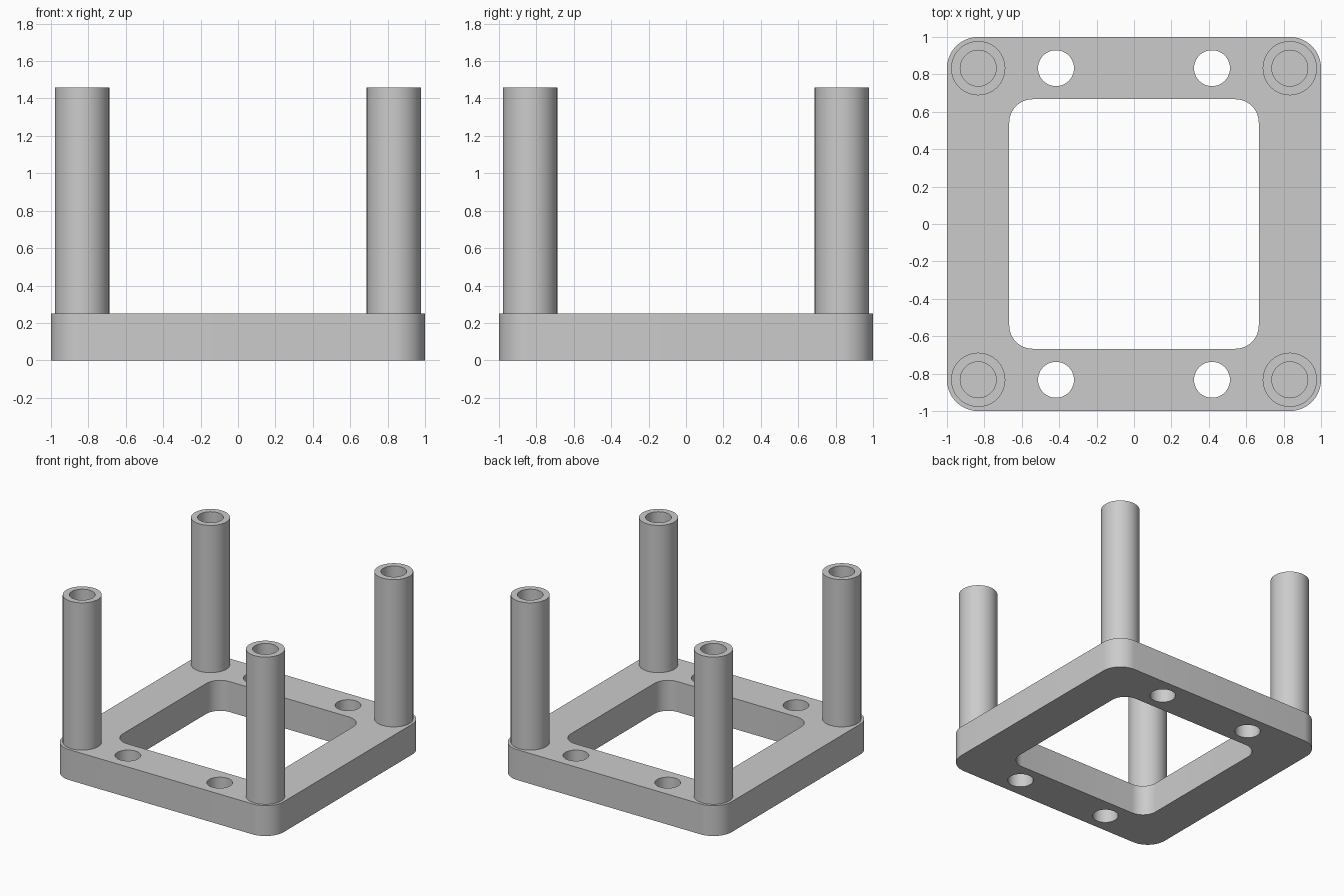
import bpy, bmesh
from math import cos, sin, pi
from mathutils import Vector

cube = bpy.data.objects.get("Cube")
if cube:
    bpy.data.objects.remove(cube, do_unlink=True)

PLATE_TOP, POST_TOP = 0.25, 1.46
CORNER = 0.833             # post centres, also the rows of mounting holes
POST_R, HOLE_R = 0.145, 0.096

grey = bpy.data.materials.new("plain grey")
grey.use_nodes = True
colour = (0.6, 0.6, 0.6, 1)
grey.diffuse_color = colour
grey.node_tree.nodes["Principled BSDF"].inputs["Base Color"].default_value = colour


def finish(bm, name):
    """Turn a bmesh into a smooth shaded object with crisp edges."""
    bmesh.ops.recalc_face_normals(bm, faces=bm.faces)
    mesh = bpy.data.meshes.new(name)
    bm.to_mesh(mesh)
    bm.free()
    mesh.materials.append(grey)
    obj = bpy.data.objects.new(name, mesh)
    bpy.context.collection.objects.link(obj)
    bpy.ops.object.select_all(action='DESELECT')
    obj.select_set(True)
    bpy.context.view_layer.objects.active = obj
    bpy.ops.object.shade_smooth_by_angle(angle=pi / 6)
    return obj


def rounded_square(half, radius, steps=12):
    points = []
    for quarter, (sx, sy) in enumerate([(1, 1), (-1, 1), (-1, -1), (1, -1)]):
        for i in range(steps + 1):
            a = (quarter + i / steps) * pi / 2
            points.append((sx * (half - radius) + radius * cos(a),
                           sy * (half - radius) + radius * sin(a)))
    return points


def circle(cx, cy, radius, sides=48):
    return [(cx + radius * cos(2 * pi * i / sides),
             cy + radius * sin(2 * pi * i / sides)) for i in range(sides)]


# Base frame: rounded outline, square window and four mounting holes
outlines = [rounded_square(1, 0.167), rounded_square(0.667, 0.125)]
outlines += [circle(x, y, HOLE_R) for x in (-0.417, 0.417) for y in (-CORNER, CORNER)]
bm = bmesh.new()
for outline in outlines:
    verts = [bm.verts.new((x, y, 0)) for x, y in outline]
    for a, b in zip(verts, verts[1:] + verts[:1]):
        bm.edges.new((a, b))
bmesh.ops.triangle_fill(bm, use_beauty=True, edges=bm.edges[:], normal=(0, 0, 1))
raised = bmesh.ops.extrude_face_region(bm, geom=bm.faces[:], use_keep_orig=True)
bmesh.ops.translate(bm, vec=(0, 0, PLATE_TOP),
                    verts=[v for v in raised["geom"] if isinstance(v, bmesh.types.BMVert)])
finish(bm, "base_frame")

# Hollow posts: one turned profile with a blind bore, repeated at each corner
profile = [(0, PLATE_TOP + 0.01), (HOLE_R, PLATE_TOP + 0.01), (HOLE_R, POST_TOP),
           (POST_R, POST_TOP), (POST_R, PLATE_TOP - 0.01), (0, PLATE_TOP - 0.01)]
for side, x in (("left", CORNER), ("right", -CORNER)):
    for end, y in (("front", -CORNER), ("back", CORNER)):
        bm = bmesh.new()
        verts = [bm.verts.new((r, 0, z)) for r, z in profile]
        edges = [bm.edges.new(pair) for pair in zip(verts, verts[1:])]
        bmesh.ops.spin(bm, geom=verts + edges, cent=(0, 0, 0), axis=(0, 0, 1),
                       angle=2 * pi, steps=48)
        bmesh.ops.remove_doubles(bm, verts=bm.verts, dist=0.0005)
        post = finish(bm, f"{end}_{side}_post")
        post.location = Vector((x, y, 0))
